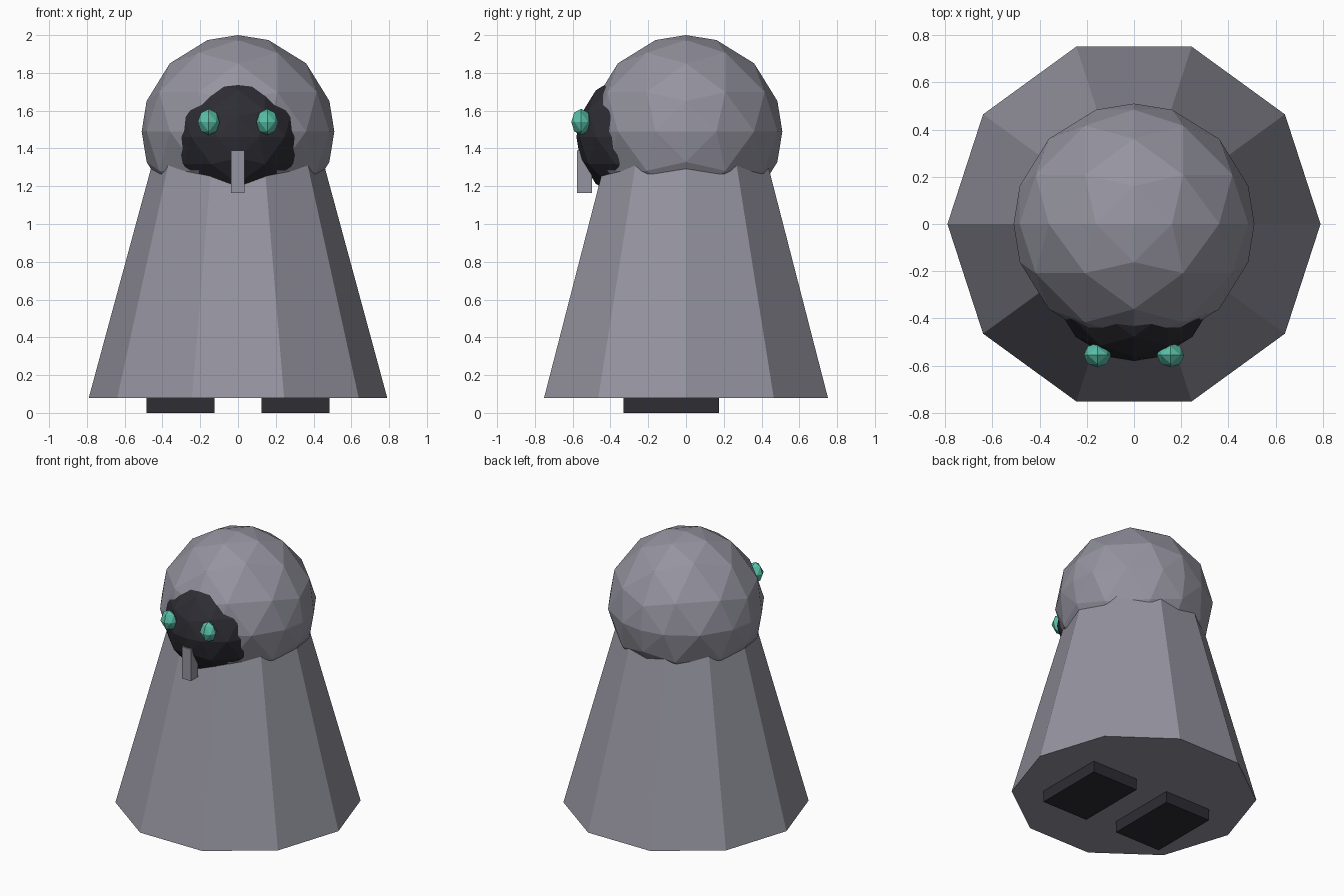
import bpy, bmesh
from mathutils import Matrix, Vector

if "Cube" in bpy.data.objects:
    bpy.data.objects.remove(bpy.data.objects["Cube"], do_unlink=True)


def material(name, rgb):
    m = bpy.data.materials.new(name)
    m.use_nodes = True
    m.diffuse_color = (*rgb, 1)
    m.node_tree.nodes["Principled BSDF"].inputs["Base Color"].default_value = (*rgb, 1)
    return m


grey = material("warm grey", (0.30, 0.295, 0.35))
dark = material("charcoal", (0.026, 0.026, 0.034))
teal = material("teal", (0.10, 0.52, 0.39))


def finish(bm, name, mat):
    bmesh.ops.recalc_face_normals(bm, faces=bm.faces)
    mesh = bpy.data.meshes.new(name)
    bm.to_mesh(mesh)
    bm.free()
    mesh.materials.append(mat)
    ob = bpy.data.objects.new(name, mesh)
    bpy.context.collection.objects.link(ob)
    return ob


def box(name, low, high, mat):
    low, high = Vector(low), Vector(high)
    bm = bmesh.new()
    bmesh.ops.create_cube(bm, size=1)
    bmesh.ops.scale(bm, vec=high - low, verts=bm.verts)
    bmesh.ops.translate(bm, vec=(low + high) / 2, verts=bm.verts)
    return finish(bm, name, mat)


def faceted_ball(name, centre, radii, freq, mat):
    """Octahedron split evenly along each edge, pushed out to a ball."""
    bm = bmesh.new()
    for sx in (-1, 1):
        for sy in (-1, 1):
            for sz in (-1, 1):
                grid = {}
                for i in range(freq + 1):
                    for j in range(freq + 1 - i):
                        p = Vector((sx * i, sy * j, sz * (freq - i - j))).normalized()
                        grid[i, j] = bm.verts.new(p)
                for i in range(freq):
                    for j in range(freq - i):
                        bm.faces.new((grid[i, j], grid[i + 1, j], grid[i, j + 1]))
                        if i + j < freq - 1:
                            bm.faces.new((grid[i + 1, j], grid[i + 1, j + 1], grid[i, j + 1]))
    bmesh.ops.remove_doubles(bm, verts=bm.verts, dist=0.001)
    bmesh.ops.scale(bm, vec=radii, verts=bm.verts)
    bmesh.ops.translate(bm, vec=centre, verts=bm.verts)
    return finish(bm, name, mat)


# Ten-sided tapering body, its top hidden in the head
bm = bmesh.new()
bmesh.ops.create_cone(bm, cap_ends=True, segments=10, radius1=0.79, radius2=0.405, depth=1.42)
bmesh.ops.rotate(bm, verts=bm.verts, matrix=Matrix.Rotation(-1.5707963, 3, "Z"))
bmesh.ops.translate(bm, vec=(0, 0, 0.79), verts=bm.verts)
finish(bm, "body", grey)

# Head, dark face and beak
faceted_ball("head", (0, 0, 1.49), (0.51, 0.51, 0.51), 4, grey)
faceted_ball("face", (0, -0.23, 1.46), (0.35, 0.35, 0.35), 4, dark)
box("beak", (-0.037, -0.577, 1.165), (0.035, -0.497, 1.39), grey)

# Paired eyes and feet
for side, s in (("left", 1), ("right", -1)):
    faceted_ball(side + "_eye", (s * 0.155, -0.555, 1.54), (0.058, 0.052, 0.07), 2, teal)
    box(side + "_foot", (s * 0.305 - 0.18, -0.33, 0), (s * 0.305 + 0.18, 0.175, 0.085), dark)
